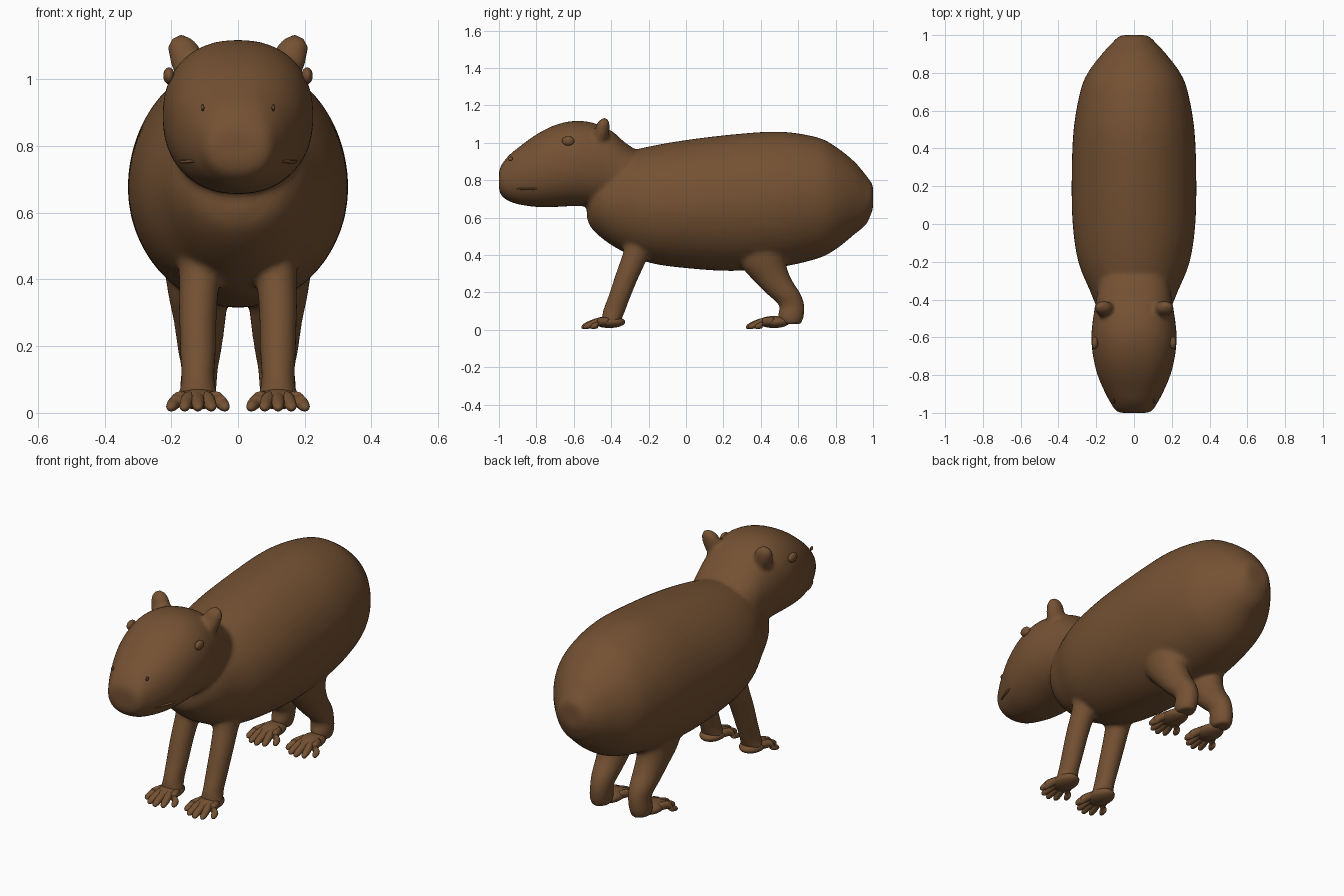
import bpy, bmesh, math
from mathutils import Vector

old = bpy.data.objects.get("Cube")
if old:
    bpy.data.objects.remove(old, do_unlink=True)

fur = bpy.data.materials.new("brown fur")
fur.use_nodes = True
COLOR = (0.175, 0.083, 0.033, 1)
fur.diffuse_color = COLOR
bsdf = fur.node_tree.nodes["Principled BSDF"]
bsdf.inputs["Base Color"].default_value = COLOR
bsdf.inputs["Roughness"].default_value = 0.8


def finish(name, bm):
    bmesh.ops.recalc_face_normals(bm, faces=bm.faces)
    me = bpy.data.meshes.new(name)
    bm.to_mesh(me)
    bm.free()
    me.materials.append(fur)
    me.shade_smooth()
    ob = bpy.data.objects.new(name, me)
    bpy.context.collection.objects.link(ob)
    return ob


def catmull(a, b, c, d, t):
    return tuple(0.5 * (2 * q + (r - p) * t + (2 * p - 5 * q + 4 * r - s) * t * t
                        + (3 * q - p - 3 * r + s) * t ** 3)
                 for p, q, r, s in zip(a, b, c, d))


def loft(name, rows, v_axis, power=2.0, sides=32, steps=5):
    """Rows are (x, y, z, half width along x, half size along v_axis)."""
    rings = []
    last = len(rows) - 1
    for i in range(last):
        quad = [rows[max(0, min(last, i + k))] for k in (-1, 0, 1, 2)]
        rings += [catmull(*quad, s / steps) for s in range(steps)]
    rings.append(rows[-1])
    bm = bmesh.new()
    loops = []
    for x, y, z, u, v in rings:
        loop = []
        for k in range(sides):
            a = math.tau * k / sides
            c, s = math.cos(a), math.sin(a)
            cu = math.copysign(abs(c) ** (2 / power), c) * max(u, 0.002)
            sv = math.copysign(abs(s) ** (2 / power), s) * max(v, 0.002)
            loop.append(bm.verts.new(Vector((x + cu, y, z)) + Vector(v_axis) * sv))
        loops.append(loop)
    for p, q in zip(loops, loops[1:]):
        for k in range(sides):
            j = (k + 1) % sides
            bm.faces.new((p[k], p[j], q[j], q[k]))
    bm.faces.new(loops[0])
    bm.faces.new(loops[-1])
    return finish(name, bm)


def ball(name, center, size):
    bm = bmesh.new()
    bmesh.ops.create_uvsphere(bm, u_segments=20, v_segments=12, radius=1)
    bmesh.ops.scale(bm, vec=size, verts=bm.verts)
    bmesh.ops.translate(bm, vec=center, verts=bm.verts)
    return finish(name, bm)


def spans(table):
    """Turn (y, bottom, top, half width) into loft rows."""
    return [(0, y, (lo + hi) / 2, w, (hi - lo) / 2) for y, lo, hi, w in table]


UP, BACK = (0, 0, 1), (0, 1, 0)

# Barrel torso with a short rump bump
torso = loft("torso", spans([
    (-.53, .60, .70, .04), (-.51, .55, .80, .13), (-.45, .49, .88, .19),
    (-.35, .425, .94, .235), (-.2, .36, .98, .295), (0, .33, 1.015, .325),
    (.25, .315, 1.045, .33), (.5, .335, 1.06, .32), (.7, .38, 1.03, .285),
    (.8, .43, .98, .245), (.9, .51, .90, .17), (.96, .56, .83, .115),
    (.99, .62, .79, .085), (1.0, .65, .77, .06)]), UP, sides=48)

# Head with a blunt, boxy muzzle
head = loft("head", spans([
    (-1.0, .75, .85, .075), (-.985, .715, .885, .10), (-.95, .69, .93, .122),
    (-.9, .672, .972, .15), (-.8, .657, 1.045, .193), (-.7, .657, 1.095, .217),
    (-.6, .662, 1.117, .226), (-.5, .66, 1.108, .217), (-.4, .66, 1.065, .20),
    (-.33, .67, 1.005, .19), (-.25, .70, .95, .17)]), UP, power=2.25, sides=48)

solid = [torso, head]
for sx, side in ((1, "left"), (-1, "right")):
    # Legs
    solid.append(loft(side + "_front_leg", [
        (sx * .115, -.22, .52, .07, .10), (sx * .115, -.26, .42, .062, .075),
        (sx * .12, -.31, .30, .057, .066), (sx * .12, -.355, .18, .054, .06),
        (sx * .12, -.385, .10, .05, .06), (sx * .12, -.40, .045, .06, .05),
        (sx * .12, -.40, .02, .045, .035)], BACK))
    solid.append(loft(side + "_hind_leg", [
        (sx * .13, .40, .50, .10, .14), (sx * .12, .41, .36, .09, .125),
        (sx * .115, .46, .27, .077, .105), (sx * .115, .525, .19, .066, .09),
        (sx * .115, .565, .13, .055, .068), (sx * .12, .56, .07, .055, .07),
        (sx * .12, .56, .03, .045, .055)], BACK))
    # Ears: short rounded stalks with a cupped front
    solid.append(loft(side + "_ear", [
        (sx * .135, -.47, .99, .045, .04), (sx * .15, -.455, 1.04, .05, .042),
        (sx * .16, -.445, 1.085, .05, .038), (sx * .167, -.44, 1.115, .038, .03),
        (sx * .17, -.435, 1.133, .012, .01)], BACK))

    # Paws and fanned toes
    for end, y in (("front", -.40), ("hind", .48)):
        ball(f"{side}_{end}_paw", (sx * .12, y - .01, .042), (.062, .085, .032))
        for n in range(5):
            f = n - 2
            tip_y = y - .16 + .012 * f * f
            loft(f"{side}_{end}_toe_{n + 1}", [
                (sx * .12 + f * .02, y - .01, .046, .018, .020),
                (sx * .12 + f * .028, y - .07, .042, .021, .022),
                (sx * .12 + f * .036, tip_y + .04, .028, .019, .019),
                (sx * .12 + f * .040, tip_y + .012, .018, .015, .014),
                (sx * .12 + f * .041, tip_y, .014, .004, .004)], UP, sides=12, steps=3)

    # Eyes, nostrils and mouth corners
    ball(side + "_eye", (sx * .207, -.63, 1.01), (.017, .033, .025))
    ball(side + "_nostril", (sx * .106, -.938, .915), (.005, .012, .011))
    loft(side + "_mouth_corner", [
        (sx * .132, -.91, .754, .004, .003), (sx * .150, -.87, .753, .008, .005),
        (sx * .167, -.82, .753, .008, .005), (sx * .172, -.79, .757, .003, .003)],
        UP, sides=10)

# Blend the large parts into one continuous skin
for ob in bpy.context.selected_objects:
    ob.select_set(False)
for ob in solid:
    ob.select_set(True)
bpy.context.view_layer.objects.active = torso
bpy.ops.object.join()
torso.name = "body"
skin = torso.modifiers.new("skin", 'REMESH')
skin.mode = 'VOXEL'
skin.voxel_size = 0.011
skin.use_smooth_shade = True
soft = torso.modifiers.new("soften", 'SMOOTH')
soft.factor = 0.5
soft.iterations = 10
